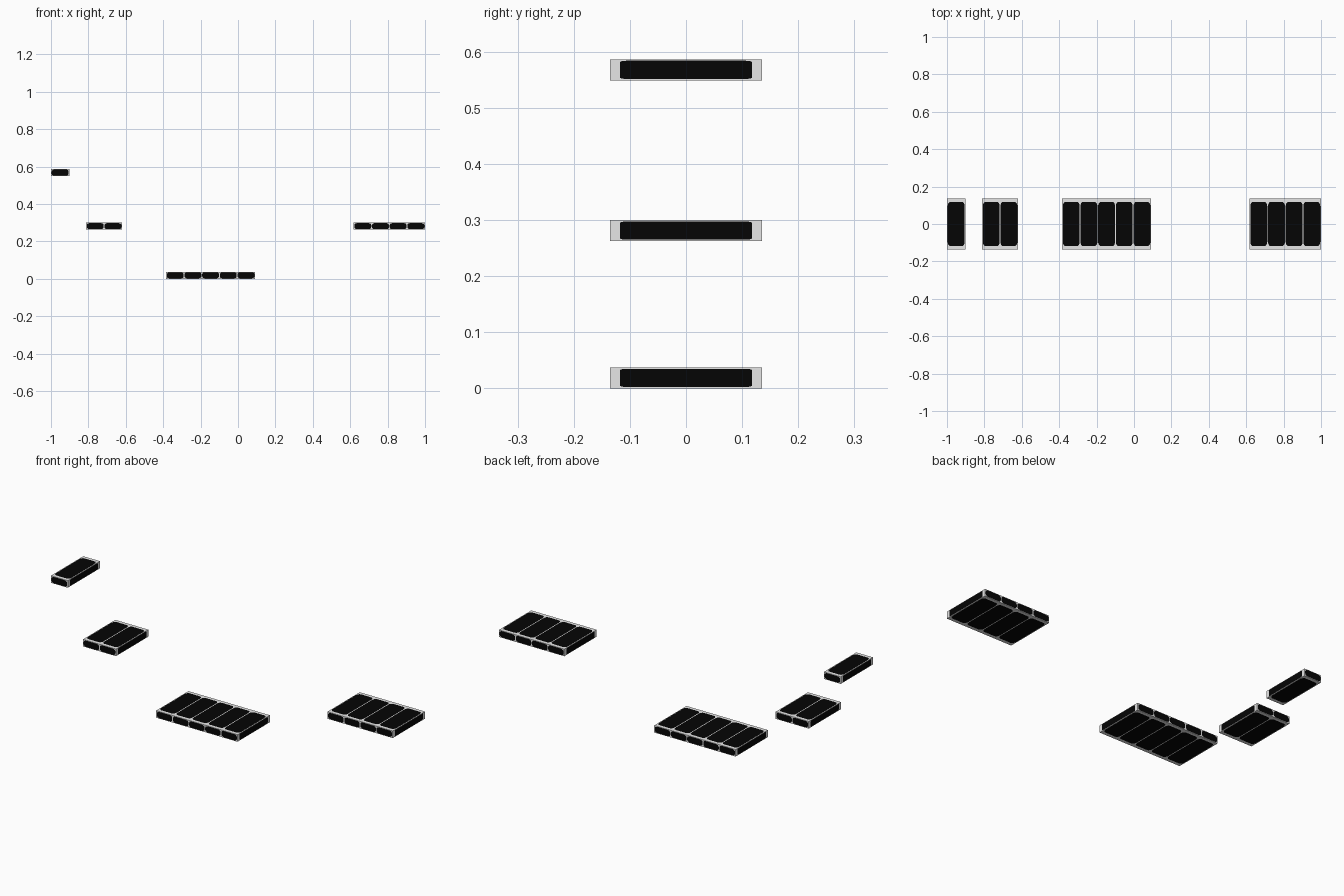
import bpy
import bmesh
import math
from mathutils import Vector

cube = bpy.data.objects.get("Cube")
if cube:
    bpy.data.objects.remove(cube, do_unlink=True)


def make_material(name, value):
    mat = bpy.data.materials.new(name)
    mat.use_nodes = True
    color = (value, value, value, 1)
    mat.diffuse_color = color
    mat.node_tree.nodes["Principled BSDF"].inputs["Base Color"].default_value = color
    return mat


MATERIALS = [make_material("light_grey_border", 0.8), make_material("black_panel", 0.0015)]

TILE = Vector((0.0945, 0.27, 0.0375))
END = 0.002                               # extra border at both ends of a row
MARGIN = Vector((0.002, 0.017, 0.0025))   # border around the panels, per axis
# Panel corner rounding along x, y and z for the end, long and flat sides
ROUNDING = [(0, 0.012, 0.003), (0.015, 0, 0.011), (0.015, 0.022, 0)]
ARC_STEPS = 4


def panel_arcs(half_u, half_v, round_u, round_v):
    """Four elliptical corner arcs of a rounded panel, counter-clockwise."""
    arcs = []
    for k in range(4):
        mid = math.radians(45 + 90 * k)
        cu = math.copysign(half_u - round_u, math.cos(mid))
        cv = math.copysign(half_v - round_v, math.sin(mid))
        angles = [math.pi / 2 * (k + i / ARC_STEPS) for i in range(ARC_STEPS + 1)]
        arcs.append([(cu + round_u * math.cos(a), cv + round_v * math.sin(a)) for a in angles])
    return arcs


def add_tile_face(bm, center, low, high, axis, sign):
    """One side of a tile: grey border with a flush rounded black panel."""
    u_axis, v_axis = (axis + 1) % 3, (axis + 2) % 3
    half = TILE / 2 - MARGIN

    def vert(u, v):
        p = Vector(center)
        p[axis] = high[axis] if sign > 0 else low[axis]
        p[u_axis] = u
        p[v_axis] = v
        return bm.verts.new(p)

    rounding = ROUNDING[axis]
    outline = panel_arcs(half[u_axis], half[v_axis], rounding[u_axis], rounding[v_axis])
    arcs = [[vert(center[u_axis] + u, center[v_axis] + v) for u, v in arc] for arc in outline]
    corners = [vert(u[u_axis], v[v_axis])
               for u, v in ((high, high), (low, high), (low, low), (high, low))]
    bm.faces.new([v for arc in arcs for v in arc]).material_index = 1
    for k in range(4):
        n = (k + 1) % 4
        for a, b in zip(arcs[k], arcs[k][1:]):
            bm.faces.new((corners[k], b, a))
        bm.faces.new((corners[k], corners[n], arcs[n][0], arcs[k][-1]))


def make_platform(name, center_x, base_z, count):
    """A row of tiles joined into one slab, without hidden inner sides."""
    bm = bmesh.new()
    for i in range(count):
        x = center_x + (i - (count - 1) / 2) * TILE.x
        center = Vector((x, 0, base_z + TILE.z / 2))
        low, high = center - TILE / 2, center + TILE / 2
        if i == 0:
            low.x -= END
        if i == count - 1:
            high.x += END
        for axis in range(3):
            for sign in (-1, 1):
                inner = axis == 0 and 0 <= i + sign < count
                if not inner:
                    add_tile_face(bm, center, low, high, axis, sign)
    bmesh.ops.remove_doubles(bm, verts=bm.verts, dist=0.00001)
    bmesh.ops.recalc_face_normals(bm, faces=bm.faces)
    mesh = bpy.data.meshes.new(name)
    bm.to_mesh(mesh)
    bm.free()
    for mat in MATERIALS:
        mesh.materials.append(mat)
    bpy.context.collection.objects.link(bpy.data.objects.new(name, mesh))


# Platforms: centre, base height and number of tiles
make_platform("top_platform", -0.951, 0.549, 1)
make_platform("middle_platform", -0.716, 0.2625, 2)
make_platform("ground_platform", -0.1465, 0, 5)
make_platform("far_platform", 0.809, 0.2625, 4)
